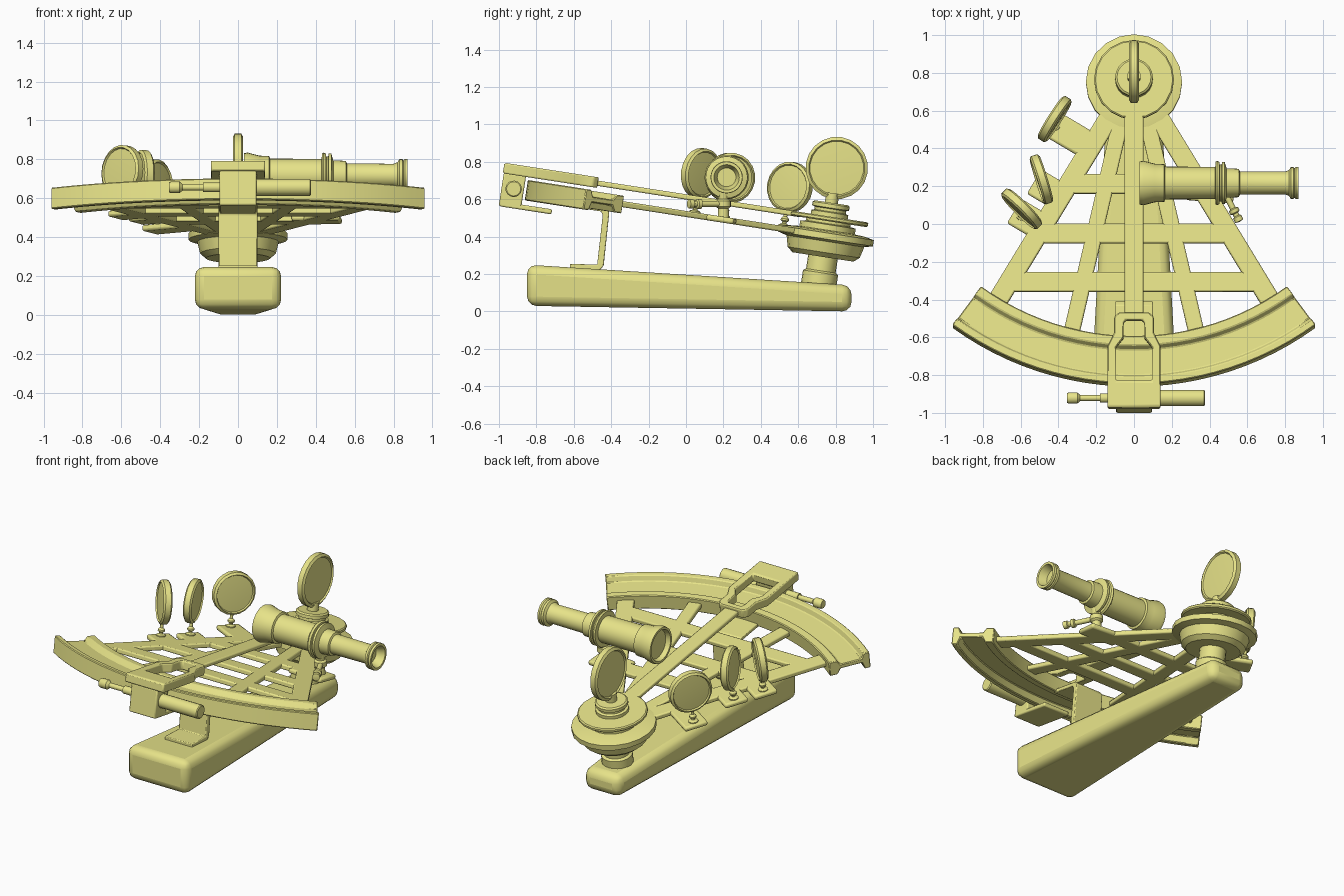
import bpy, bmesh
from math import radians, sin, cos, tau
from mathutils import Matrix, Vector

if "Cube" in bpy.data.objects:
    bpy.data.objects.remove(bpy.data.objects["Cube"])

# Tilted instrument plane: origin on the pivot, local z normal to the frame
TILT = Matrix.Translation((0, 0.75, 0.405)) @ Matrix.Rotation(radians(-8.8), 4, 'X')
WORLD = Matrix.Identity(4)
X_AXIS = Matrix.Rotation(radians(90), 4, 'Y')
BRASS = bpy.data.materials.new("pale_brass")
BRASS.diffuse_color = (0.8, 0.77, 0.25, 1)
BRASS.use_nodes = True
BRASS.node_tree.nodes["Principled BSDF"].inputs["Base Color"].default_value = BRASS.diffuse_color


def finish(name, bm, mat, bevel=0.0, seg=2):
    bm.transform(mat)
    bmesh.ops.remove_doubles(bm, verts=bm.verts, dist=1e-5)
    bmesh.ops.recalc_face_normals(bm, faces=bm.faces)
    me = bpy.data.meshes.new(name)
    bm.to_mesh(me)
    bm.free()
    me.materials.append(BRASS)
    ob = bpy.data.objects.new(name, me)
    bpy.context.collection.objects.link(ob)
    if bevel:
        m = ob.modifiers.new("bevel", 'BEVEL')
        m.width, m.segments, m.limit_method = bevel, seg, 'ANGLE'
    return ob


def lathe(name, prof, mat, n=24):
    """Revolve (radius, height) points about local z."""
    bm = bmesh.new()
    rings = [[bm.verts.new((r * cos(tau * i / n), r * sin(tau * i / n), h)) for i in range(n)]
             if r > 0 else [bm.verts.new((0, 0, h))] * n for r, h in prof]
    for a, b in zip(rings, rings[1:]):
        for i in range(n):
            j = (i + 1) % n
            vs = list(dict.fromkeys((a[i], a[j], b[j], b[i])))
            if len(vs) > 2:
                bm.faces.new(vs)
    return finish(name, bm, mat)


def prism(name, pts, z0, z1, mat=TILT, bevel=0.008):
    bm = bmesh.new()
    lo = [bm.verts.new((x, y, z0)) for x, y in pts]
    hi = [bm.verts.new((x, y, z1)) for x, y in pts]
    bm.faces.new(lo)
    bm.faces.new(hi)
    for i in range(len(pts)):
        j = (i + 1) % len(pts)
        bm.faces.new((lo[i], lo[j], hi[j], hi[i]))
    return finish(name, bm, mat, bevel)


def bar(name, a, b, w, z0=-0.016, z1=0.016, **kw):
    """Flat strip of width w between two points of the frame plane."""
    a, b = Vector(a), Vector(b)
    d = (b - a).normalized()
    n = Vector((-d.y, d.x)) * w / 2
    return prism(name, [a + n, b + n, b - n, a - n], z0, z1, **kw)


def at(x, y, z, rot=WORLD):
    return Matrix.Translation((x, y, z)) @ rot


# Handle: tapered block with rounded edges
bm = bmesh.new()
ends = []
for y, w, z0, z1 in ((-0.85, 0.225, 0.03, 0.25), (0.885, 0.13, 0.0, 0.14)):
    ends.append([bm.verts.new(p) for p in ((-w, y, z0), (w, y, z0), (w, y, z1), (-w, y, z1))])
bm.faces.new(ends[0])
bm.faces.new(ends[1])
for i in range(4):
    j = (i + 1) % 4
    bm.faces.new((ends[0][i], ends[0][j], ends[1][j], ends[1][i]))
finish("handle", bm, WORLD, 0.05, 3)

# Bent strap joining the handle to the arc (profile in y, z swept along x)
YZ = Matrix(((0, 0, 1, 0), (1, 0, 0, 0), (0, 1, 0, 0), (0, 0, 0, 1)))
prism("handle_strap", [(-0.62, 0.225), (-0.46, 0.222), (-0.44, 0.245), (-0.41, 0.53), (-0.43, 0.555),
                       (-0.62, 0.585), (-0.62, 0.56), (-0.455, 0.535), (-0.445, 0.515),
                       (-0.475, 0.25), (-0.62, 0.255)], -0.1, 0.1, YZ, 0.005)

# Pivot drum, post and frame disc
lathe("pivot_drum", [(0, -0.28), (0.095, -0.28), (0.095, -0.2), (0.08, -0.19), (0.08, -0.115),
                     (0.165, -0.115), (0.195, -0.09), (0.21, -0.03), (0.255, -0.018), (0.255, 0.015),
                     (0.21, 0.025), (0.15, 0.03), (0.15, 0.06), (0.12, 0.065), (0.12, 0.085), (0, 0.085)], TILT, 20)
lathe("index_disc", [(0, 0.078), (0.205, 0.078), (0.212, 0.085), (0.212, 0.098), (0.205, 0.104), (0.1, 0.104),
                     (0.1, 0.125), (0.085, 0.13), (0.085, 0.145), (0.1, 0.15), (0.1, 0.17), (0.09, 0.178),
                     (0.035, 0.178), (0.035, 0.23), (0, 0.23)], TILT, 20)

# Graduated arc: H-shaped section swept about the pivot
section = [(1.365, -0.05), (1.415, -0.05), (1.435, -0.015), (1.57, -0.015), (1.585, -0.06), (1.622, -0.06),
           (1.622, 0.05), (1.585, 0.05), (1.57, 0.015), (1.435, 0.015), (1.415, 0.045), (1.365, 0.045)]
bm = bmesh.new()
N = 24
rows = []
for k in range(N + 1):
    t = radians(-36.4 + 72.8 * k / N)
    rows.append([bm.verts.new((r * sin(t), -r * cos(t), w)) for r, w in section])
bm.faces.new(rows[0])
bm.faces.new(rows[-1])
for a, b in zip(rows, rows[1:]):
    for i in range(len(section)):
        j = (i + 1) % len(section)
        bm.faces.new((a[i], a[j], b[j], b[i]))
finish("graduated_arc", bm, TILT, 0.005, 1)

# Lattice frame
for s, side in ((-1, "left"), (1, "right")):
    bar("outer_leg_" + side, (s * 0.09, -0.12), (s * 0.74, -1.2), 0.105)
    bar("inner_leg_" + side, (s * 0.05, -0.12), (s * 0.335, -1.36), 0.085)
for i, (v, hw) in enumerate(((-0.545, 0.34), (-0.81, 0.5), (-1.07, 0.655))):
    bar(f"cross_bar_{i + 1}", (-hw, v), (hw, v), 0.105)

# Index arm with windowed clamp
bar("index_arm", (0, -0.15), (0, -1.28), 0.1, 0.076, 0.104)
outer = [(0.08, -1.25), (0.105, -1.275), (0.105, -1.36), (0.14, -1.43), (0.14, -1.76)]
inner = [(0.045, -1.29), (0.055, -1.305), (0.055, -1.385), (0.095, -1.435), (0.095, -1.615)]
bm = bmesh.new()
loops = []
for half in (outer, inner):
    pts = half + [(-x, y) for x, y in reversed(half)]
    for z in (0.065, 0.122):
        loops.append([bm.verts.new((x, y, z)) for x, y in pts])
for a, b in ((0, 1), (2, 3), (0, 2), (1, 3)):
    for i in range(10):
        j = (i + 1) % 10
        bm.faces.new((loops[a][i], loops[a][j], loops[b][j], loops[b][i]))
finish("clamp_frame", bm, TILT, 0.008)
bar("clamp_block", (0, -1.755), (0, -1.635), 0.19, -0.11, 0.07)
bar("clamp_jaw", (0, -1.75), (0, -1.47), 0.19, -0.112, -0.085)
lathe("tangent_screw", [(0, -0.355), (0.025, -0.355), (0.03, -0.345), (0.03, -0.3), (0.016, -0.285),
                        (0.016, -0.18), (0.025, -0.18), (0.025, -0.08), (0.044, -0.08), (0.044, 0.37),
                        (0.038, 0.375), (0, 0.375)], TILT @ at(0, -1.69, -0.008, X_AXIS), 16)


# Index mirror and shade glasses
def glass(name, r, x, v, w, normal):
    q = Vector(normal).to_track_quat('Z', 'Y').to_matrix().to_4x4()
    lathe(name, [(0, -0.024), (r * 0.86, -0.018), (r * 0.9, -0.027), (r, -0.017), (r, 0.017),
                 (r * 0.9, 0.027), (r * 0.86, 0.018), (0, 0.024)], TILT @ at(x, v, w, q), 20)


glass("index_mirror", 0.167, 0, 0, 0.366, (1, 0, 0))
out = Vector((-0.858, 0.513))
shades = ((-0.42, -0.232, (0.84, -0.54, 0), 0.23),
          (-0.49, -0.555, (0.955, 0.3, 0), 0.17),
          (-0.595, -0.713, (0.7, 0.71, 0), 0.17))
for i, (x, v, nrm, reach) in enumerate(shades):
    glass(f"shade_glass_{i + 1}", 0.135, x, v, 0.227, nrm)
    c = Vector((x, v))
    bar(f"shade_tab_{i + 1}", c - out * reach, c + out * 0.045, 0.15, bevel=0.012)
    lathe(f"shade_pin_{i + 1}", [(0, 0.01), (0.03, 0.01), (0.03, 0.022), (0.012, 0.03), (0.012, 0.038),
                                 (0.022, 0.046), (0.022, 0.056), (0.01, 0.068), (0.01, 0.11), (0, 0.11)],
          TILT @ at(x, v, 0), 12)

# Telescope, lying along x
lathe("telescope", [(0, 0.065), (0.092, 0.06), (0.1, 0.03), (0.114, 0.03), (0.118, 0.05), (0.102, 0.11),
                    (0.1, 0.16), (0.087, 0.165), (0.085, 0.43), (0.112, 0.432), (0.118, 0.44), (0.112, 0.452),
                    (0.098, 0.454), (0.098, 0.464), (0.112, 0.466), (0.112, 0.48), (0.078, 0.49),
                    (0.075, 0.555), (0.062, 0.56), (0.06, 0.8), (0.068, 0.82), (0.084, 0.83), (0.084, 0.845),
                    (0.078, 0.85), (0.086, 0.858), (0.084, 0.872), (0.068, 0.872), (0.05, 0.82), (0, 0.82)],
      at(0, 0.217, 0.717, X_AXIS), 28)
bar("telescope_tab", (0.28, -0.555), (0.53, -0.575), 0.15, bevel=0.012)
lathe("telescope_post", [(0, 0.48), (0.032, 0.48), (0.028, 0.55), (0.04, 0.56), (0.04, 0.59),
                         (0.028, 0.6), (0.034, 0.65), (0, 0.65)], at(0.46, 0.2, 0), 16)
q = Vector((0.08, -0.16, 0)).to_track_quat('Z', 'Y').to_matrix().to_4x4()
lathe("telescope_thumbscrew", [(0, 0), (0.016, 0), (0.016, 0.12), (0.027, 0.125), (0.027, 0.145), (0.016, 0.15),
                               (0.016, 0.165), (0.024, 0.17), (0.024, 0.195), (0, 0.2)],
      at(0.47, 0.19, 0.575, q), 12)

# Smooth shading with crisp edges
for ob in bpy.context.scene.objects:
    ob.select_set(True)
    bpy.context.view_layer.objects.active = ob
bpy.ops.object.shade_smooth_by_angle(angle=radians(32))
